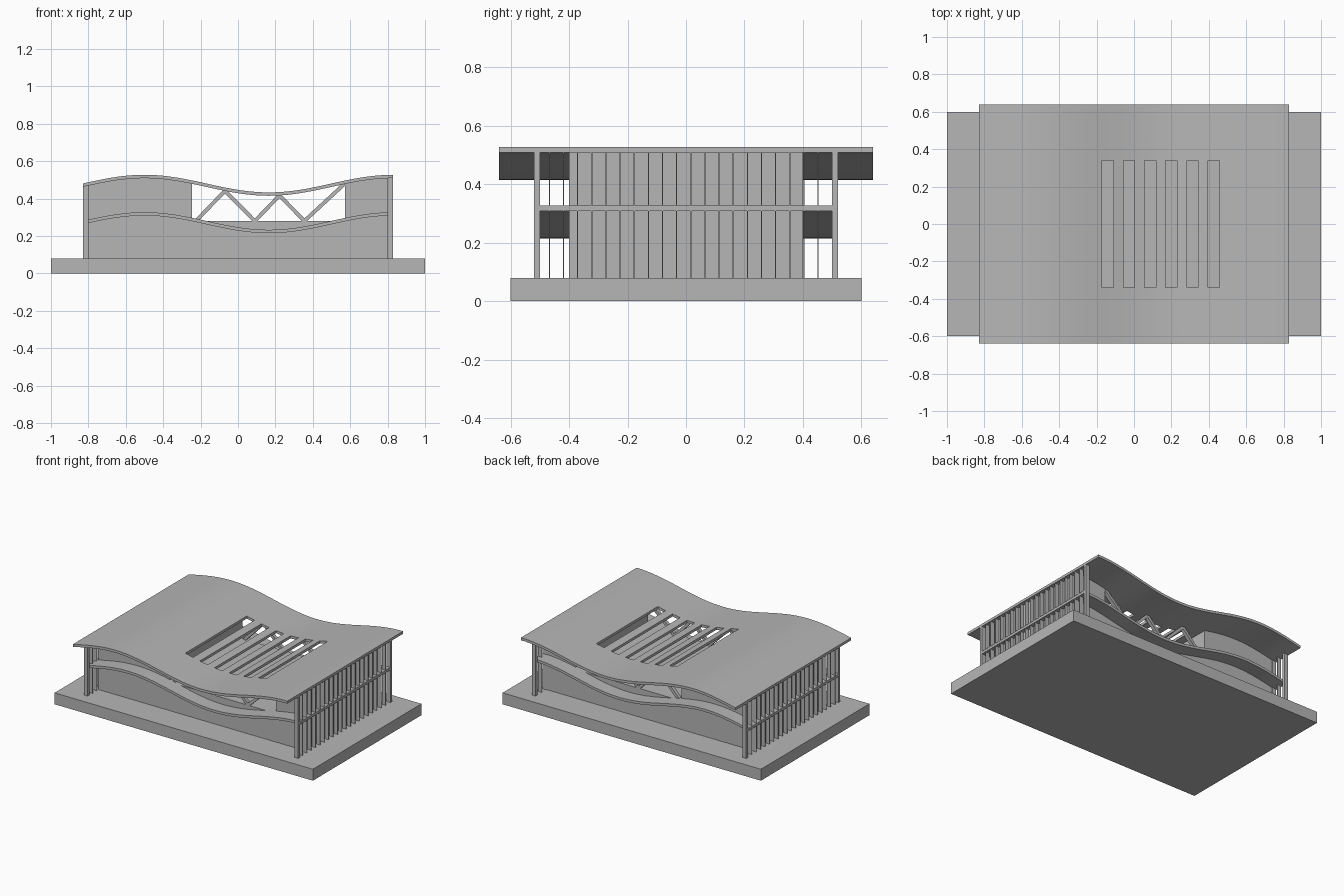
import bpy, bmesh, math
from mathutils import Vector

cube = bpy.data.objects.get("Cube")
if cube:
    bpy.data.objects.remove(cube)

grey = bpy.data.materials.new("plain_grey")
grey.use_nodes = True
grey.diffuse_color = (0.47, 0.47, 0.47, 1)
grey.node_tree.nodes["Principled BSDF"].inputs["Base Color"].default_value = grey.diffuse_color

END, BASE_TOP, SHEET = 0.83, 0.08, 0.018
ROOF_Z, FLOOR_Z = 0.48, 0.28


def wave(x):
    return 0.047 * math.cos(2 * math.pi * (x + 0.5) / 1.33)


def under_roof(x):
    return ROOF_Z + wave(x) - SHEET


def finish(name, bm, smooth=False):
    bmesh.ops.recalc_face_normals(bm, faces=bm.faces)
    mesh = bpy.data.meshes.new(name)
    bm.to_mesh(mesh)
    bm.free()
    mesh.materials.append(grey)
    ob = bpy.data.objects.new(name, mesh)
    bpy.context.collection.objects.link(ob)
    if smooth:
        bpy.ops.object.select_all(action="DESELECT")
        ob.select_set(True)
        bpy.context.view_layer.objects.active = ob
        bpy.ops.object.shade_smooth_by_angle(angle=math.radians(30))
    return ob


def add_prism(bm, outline, y0, y1):
    """Extrude an (x, z) outline along y."""
    face = bm.faces.new([bm.verts.new((x, y0, z)) for x, z in outline])
    new = bmesh.ops.extrude_face_region(bm, geom=[face])["geom"]
    verts = [v for v in new if isinstance(v, bmesh.types.BMVert)]
    bmesh.ops.translate(bm, verts=verts, vec=(0, y1 - y0, 0))


def add_box(bm, x0, x1, y0, y1, z0, z1):
    add_prism(bm, [(x0, z0), (x1, z0), (x1, z1), (x0, z1)], y0, y1)


def wavy_sheet(name, level, half_y, slots=(), slot_y=0.34):
    """Waved slab with optional rectangular slots."""
    xs = {round(-END + 2 * END * i / 64, 4) for i in range(65)}
    for s in slots:
        xs = {x for x in xs if min(abs(x - e) for e in s) > 0.006} | set(s)
    xs = sorted(xs)
    ys = [-half_y, -slot_y, slot_y, half_y] if slots else [-half_y, half_y]
    bm = bmesh.new()
    grid = [[bm.verts.new((x, y, level + wave(x))) for y in ys] for x in xs]
    for i in range(len(xs) - 1):
        mid = (xs[i] + xs[i + 1]) / 2
        in_slot = any(a < mid < b for a, b in slots)
        for j in range(len(ys) - 1):
            if not (in_slot and j == 1):
                bm.faces.new((grid[i][j], grid[i + 1][j], grid[i + 1][j + 1], grid[i][j + 1]))
    new = bmesh.ops.extrude_face_region(bm, geom=bm.faces[:])["geom"]
    verts = [v for v in new if isinstance(v, bmesh.types.BMVert)]
    bmesh.ops.translate(bm, verts=verts, vec=(0, 0, -SHEET))
    loose = [v for v in bm.verts if not v.link_faces]
    bmesh.ops.delete(bm, geom=loose, context="VERTS")
    return finish(name, bm, smooth=True)


# Ground slab
bm = bmesh.new()
add_box(bm, -1, 1, -0.6, 0.6, 0, BASE_TOP)
finish("base_slab", bm)

# Waved roof with six skylight slots, and waved middle floor
skylights = [(round(-0.17 + 0.1132 * i, 4), round(-0.11 + 0.1132 * i, 4)) for i in range(6)]
wavy_sheet("roof", ROOF_Z, 0.64, skylights)
wavy_sheet("middle_floor", FLOOR_Z, 0.5)

# Inner building: waved top, with a passage open through it
HALL_L, HALL_R, WALL = -0.245, 0.573, 0.4


def top_edge(a, b, n=16):
    xs = [a + (b - a) * i / n for i in range(n + 1)]
    return [(x, under_roof(x) + 0.003) for x in xs]


outline = [(-0.8, BASE_TOP)] + top_edge(-0.8, HALL_L)
outline += [(HALL_L, FLOOR_Z), (HALL_R, FLOOR_Z)]
outline += top_edge(HALL_R, 0.8) + [(0.8, BASE_TOP)]
bm = bmesh.new()
add_prism(bm, outline, -WALL, WALL)
finish("inner_building", bm)

# Zigzag trusses in the front and back openings
joints = [(-0.225, 0.28), (-0.07, None), (0.09, 0.28), (0.222, None), (0.355, 0.28), (0.568, None)]
points = [Vector((x, under_roof(x) if z is None else z)) for x, z in joints]
for name, y in (("front_truss", -WALL), ("back_truss", WALL - 0.025)):
    bm = bmesh.new()
    for a, b in zip(points, points[1:]):
        d = (b - a).normalized()
        side = Vector((-d.y, d.x)) * 0.01
        add_prism(bm, [a - side, b - side, b + side, a + side], y, y + 0.025)
    finish(name, bm)

# Corner columns and thin end fins
for side, label in ((-1, "right"), (1, "left")):
    x0, x1 = sorted((side * 0.8, side * END))
    top = under_roof(side * 0.815) + 0.004
    bm = bmesh.new()
    for y in (-0.52, 0.5):
        add_box(bm, x0, x1, y, y + 0.02, BASE_TOP, top)
    finish(label + "_columns", bm)
    bm = bmesh.new()
    f0, f1 = sorted((side * 0.798, side * 0.828))
    for k in range(1, 21):
        y = -0.516 + 0.0484 * k
        add_box(bm, f0, f1, y - 0.002, y + 0.002, BASE_TOP, top)
    finish(label + "_fins", bm)
